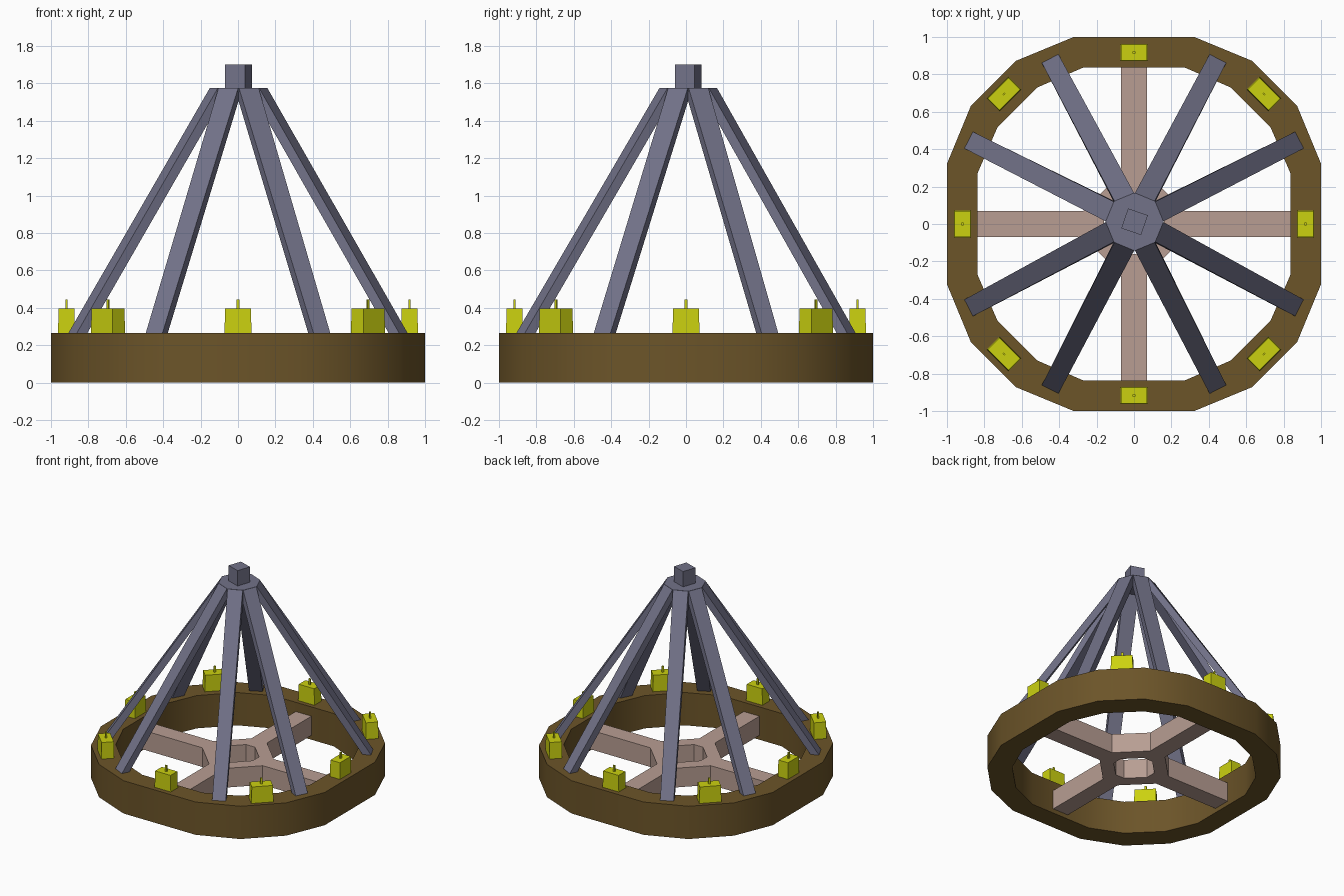
import bpy, bmesh
from math import cos, sin, pi, radians
from mathutils import Vector, Matrix

if "Cube" in bpy.data.objects:
    bpy.data.objects.remove(bpy.data.objects["Cube"])


def mat(name, col):
    m = bpy.data.materials.new(name)
    m.diffuse_color = (*col, 1)
    m.use_nodes = True
    m.node_tree.nodes["Principled BSDF"].inputs["Base Color"].default_value = m.diffuse_color
    return m


WOOD = mat("dark_wood", (0.15, 0.09, 0.022))
IRON = mat("blue_grey_metal", (0.17, 0.17, 0.25))
PALE = mat("pale_wood", (0.48, 0.34, 0.29))
WAX = mat("yellow_wax", (0.60, 0.64, 0.005))


def finish(name, bm, material):
    bmesh.ops.recalc_face_normals(bm, faces=bm.faces[:])
    me = bpy.data.meshes.new(name)
    bm.to_mesh(me)
    bm.free()
    ob = bpy.data.objects.new(name, me)
    bpy.context.collection.objects.link(ob)
    me.materials.append(material)
    return ob


def bridge(bm, a, b):
    n = len(a)
    for i in range(n):
        j = (i + 1) % n
        bm.faces.new((a[i], a[j], b[j], b[i]))


def loft(bm, low, high):
    """Closed solid between two matching loops."""
    a = [bm.verts.new(p) for p in low]
    b = [bm.verts.new(p) for p in high]
    bridge(bm, a, b)
    bm.faces.new(a)
    bm.faces.new(b)


def frame(bm, outer, inner, z0, z1):
    """Flat frame: outer outline with a matching hole."""
    ol, oh, il, ih = [[bm.verts.new((x, y, z)) for x, y in pts]
                      for pts, z in ((outer, z0), (outer, z1), (inner, z0), (inner, z1))]
    bridge(bm, ol, oh)
    bridge(bm, oh, ih)
    bridge(bm, ih, il)
    bridge(bm, il, ol)


def four(quarter):
    """Repeat a quarter outline around z."""
    out = []
    for k in range(4):
        for x, y in quarter:
            for _ in range(k):
                x, y = -y, x
            out.append((x, y))
    return out


# Outer wheel rim
bm = bmesh.new()
frame(bm, four([(1, 0.322), (0.872, 0.632), (0.632, 0.872), (0.322, 1)]),
      four([(0.837, 0.27), (0.73, 0.517), (0.517, 0.73), (0.27, 0.837)]), 0, 0.265)
rim = finish("rim", bm, WOOD)
bpy.context.view_layer.objects.active = rim
rim.select_set(True)
bpy.ops.object.shade_smooth_by_angle(angle=radians(40))
rim.select_set(False)

# Cross brace: octagonal hub with a hole, plus four arms
Z0, Z1 = 0.035, 0.19
bm = bmesh.new()
frame(bm, four([(0.27, 0.07), (0.07, 0.27)]), four([(0.16, 0.04), (0.04, 0.16)]), Z0, Z1)
for k in range(4):
    r = Matrix.Rotation(k * pi / 2, 3, 'Z')
    sec = [(-0.07, Z0), (0.07, Z0), (0.07, Z1), (-0.07, Z1)]
    loft(bm, [r @ Vector((0.27, y, z)) for y, z in sec],
         [r @ Vector((0.86, y, z)) for y, z in sec])
bmesh.ops.remove_doubles(bm, verts=bm.verts[:], dist=1e-4)
# drop the hidden faces where arms meet the hub
inside = [f for f in bm.faces if abs(max(abs(f.calc_center_median().x),
          abs(f.calc_center_median().y)) - 0.27) < 1e-3]
bmesh.ops.delete(bm, geom=inside, context='FACES_ONLY')
finish("cross_brace", bm, PALE)

# Eight slanted struts rising from the rim to the cap
C = Vector((0.003, 0.012, 0))
TOP = 1.575
for k in range(4):
    for n, a in enumerate((26.9, 63.1)):
        cap_a = radians(22.5 + 45 * n + 90 * k)
        low_a = radians(a + 90 * k)

        def quad(ang, ro, ri, half, z, o):
            d = Vector((cos(ang), sin(ang), 0))
            t = Vector((-d.y, d.x, 0))
            return [o + d * r + t * h + Vector((0, 0, z))
                    for r, h in ((ro, -half), (ro, half), (ri, half), (ri, -half))]
        bm = bmesh.new()
        loft(bm, quad(low_a, 0.998, 0.935, 0.05, 0.255, Vector()),
             quad(cap_a, 0.143, 0.083, 0.057, TOP, C))
        finish(f"strut_{2 * k + n + 1}", bm, IRON)

# Octagonal cap joining the struts
bm = bmesh.new()
loft(bm, *[[C + Vector((r * cos(i * pi / 4), r * sin(i * pi / 4), z)) for i in range(8)]
           for r, z in ((0.153, 1.553), (0.155, TOP + 0.001))])
finish("cap", bm, IRON)


def block(name, loc, size, angle, material, taper=1.0):
    """Upright box on its base point, optionally narrower at the top."""
    bm = bmesh.new()
    x, y, h = size[0] / 2, size[1] / 2, size[2]
    base = [(-x, -y), (x, -y), (x, y), (-x, y)]
    loft(bm, [(a, b, 0) for a, b in base], [(a * taper, b * taper, h) for a, b in base])
    ob = finish(name, bm, material)
    ob.location = loc
    ob.rotation_euler.z = angle


# Twisted square peg on top
block("top_peg", (C.x, C.y, TOP), (0.112, 0.112, 0.125), radians(-19), IRON)

# Eight candles with wicks around the rim
for k in range(8):
    a = k * pi / 4
    r, w, d = (0.983, 0.165, 0.095) if k % 2 else (0.917, 0.145, 0.09)
    x, y = r * cos(a), r * sin(a)
    block(f"candle_{k + 1}", (x, y, 0.26), (d, w, 0.137), a, WAX, 0.95)
    block(f"wick_{k + 1}", (x, y, 0.39), (0.011, 0.015, 0.055), a, WAX)
